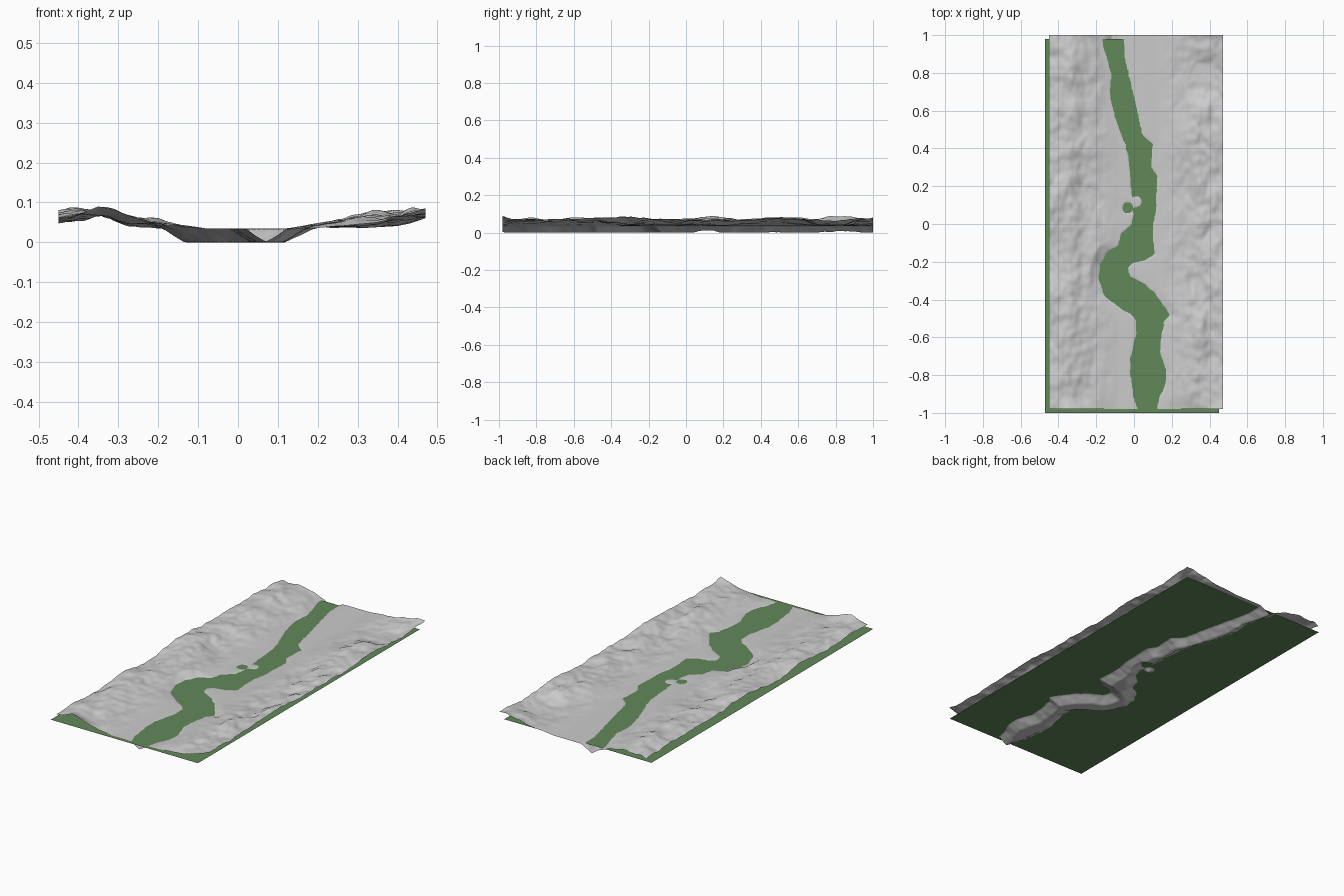
import bpy, bmesh, math
from mathutils import Vector, noise

if "Cube" in bpy.data.objects:
    bpy.data.objects.remove(bpy.data.objects["Cube"])

WATER = 0.033
X0, X1, Y0, Y1 = -0.45, 0.47, -0.98, 1.0
NX, NY = 120, 250

# river banks going north: left and right shore as (x, y)
LEFT = [(.02, -1.1), (.02, -.98), (0, -.92), (-.02, -.78), (-.015, -.7), (.01, -.6), (.015, -.52),
        (-.01, -.48), (-.06, -.45), (-.12, -.41), (-.165, -.36), (-.19, -.28), (-.18, -.22),
        (-.15, -.16), (-.08, -.11), (-.065, -.05), (-.01, 0), (0, .05), (-.01, .15), (-.02, .25),
        (-.025, .35), (-.045, .42), (-.075, .5), (-.11, .6), (-.125, .7), (-.12, .8),
        (-.15, .9), (-.165, .97), (-.17, 1.1)]
RIGHT = [(.12, -1.1), (.12, -.98), (.135, -.92), (.165, -.85), (.17, -.78), (.135, -.68), (.145, -.6),
         (.155, -.52), (.19, -.48), (.14, -.41), (.10, -.36), (.04, -.31), (-.02, -.28),
         (-.035, -.235), (-.01, -.205), (.06, -.19), (.11, -.16), (.1, -.1), (.10, 0), (.115, .07),
         (.12, .25), (.09, .3), (.095, .42), (.04, .48), (.03, .54), (.005, .64),
         (-.02, .75), (-.05, .87), (-.055, 1.1)]
POLY = LEFT + RIGHT[::-1]
EDGES = list(zip(POLY, POLY[1:] + POLY[:1]))


def river_depth(x, y):
    """Signed distance to the shore, positive inside the river."""
    best, inside = 9.0, False
    for (ax, ay), (bx, by) in EDGES:
        dx, dy = bx - ax, by - ay
        t = max(0, min(1, ((x - ax) * dx + (y - ay) * dy) / (dx * dx + dy * dy)))
        best = min(best, (x - ax - t * dx) ** 2 + (y - ay - t * dy) ** 2)
        if (ay > y) != (by > y) and x < ax + (y - ay) * dx / dy:
            inside = not inside
    d = math.sqrt(best) * (1 if inside else -1)
    d = max(d, .028 - math.hypot(x + .033, y - .085))      # small inlet
    d = min(d, math.hypot(x - .013, y - .115) - .03)       # small headland
    return d + .007 * noise.noise(Vector((x * 25, y * 25, 3)))


def lookup(table, x):
    for (a, u), (b, v) in zip(table, table[1:]):
        if x <= b:
            return u + (v - u) * max(0, (x - a) / (b - a))
    return table[-1][1]


# lowest and highest ground across the valley, and the cut at the front edge
LOW = [(-.45, .043), (-.4, .052), (-.35, .047), (-.3, .040), (-.2, .034), (.2, .034), (.3, .035), (.4, .041), (.47, .055)]
HIGH = [(-.45, .092), (-.34, .092), (-.3, .084), (-.25, .07), (-.2, .063), (-.15, .05),
        (-.08, .034), (.12, .034), (.2, .05), (.26, .062), (.34, .092), (.47, .094)]
FRONT = [(-.45, .06), (-.4, .07), (-.35, .09), (-.31, .082), (-.25, .058), (-.18, .042), (-.1, .034),
         (.2, .035), (.35, .05), (.42, .07), (.47, .085)]


def height(x, y):
    big = noise.noise(Vector((x * 5, y * 3.2, 1)))
    mid = noise.noise(Vector((x * 13, y * 9, 5)))
    fine = noise.noise(Vector((x * 32, y * 22, 9)))
    m = max(0, min(1, .45 + .6 * big + .32 * mid + .12 * fine))
    lo, hi = lookup(LOW, x), lookup(HIGH, x)
    z = min(.09, lo + (hi - lo) * m)
    k = max(0, 1 - (y - Y0) / .12)
    z += (lookup(FRONT, x) - z) * k * k
    if abs(x) < .26:
        d = river_depth(x, y)
        if d > 0:
            return max(0, WATER - .62 * d)
        z = WATER + (z - WATER) * min(1, -d / .05) + min(.001, -d * .1)
    return z


def make(name, verts, faces):
    mesh = bpy.data.meshes.new(name)
    mesh.from_pydata(verts, [], faces)
    ob = bpy.data.objects.new(name, mesh)
    bpy.context.collection.objects.link(ob)
    return ob


# valley terrain sheet with carved riverbed
verts = []
for j in range(NY + 1):
    y = Y0 + (Y1 - Y0) * j / NY
    for i in range(NX + 1):
        x = X0 + (X1 - X0) * i / NX
        verts.append((x, y, height(x, y)))
W = NX + 1
faces = [(j * W + i, j * W + i + 1, (j + 1) * W + i + 1, (j + 1) * W + i)
         for j in range(NY) for i in range(NX)]
terrain = make("valley_terrain", verts, faces)
for p in terrain.data.polygons:
    p.use_smooth = True

# flat water sheet, slightly offset from the terrain
water = make("river_water", [(-.47, -1, WATER), (.45, -1, WATER), (.45, .98, WATER), (-.47, .98, WATER)], [(0, 1, 2, 3)])
mat = bpy.data.materials.new("water_green")
mat.diffuse_color = (.12, .25, .1, 1)
mat.use_nodes = True
mat.node_tree.nodes["Principled BSDF"].inputs["Base Color"].default_value = mat.diffuse_color
water.data.materials.append(mat)
